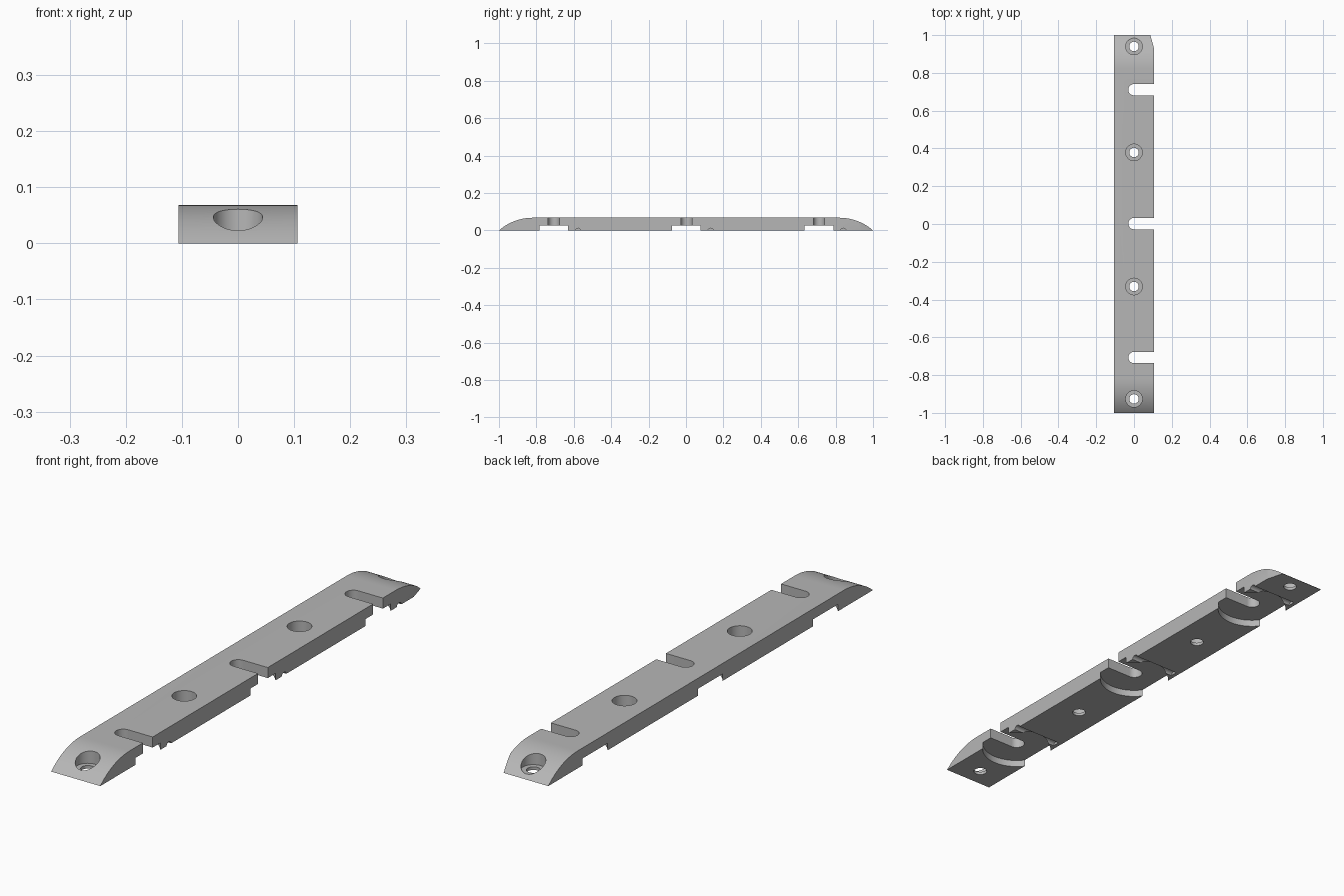
import bpy, bmesh
from math import sin, cos, pi, asin
from mathutils import Vector

cube = bpy.data.objects.get("Cube")
if cube:
    bpy.data.objects.remove(cube, do_unlink=True)

HALF_W, HEIGHT, NOSE_R = 0.106, 0.068, 0.272


def material(name, rgb):
    mat = bpy.data.materials.new(name)
    mat.use_nodes = True
    mat.diffuse_color = (*rgb, 1)
    mat.node_tree.nodes["Principled BSDF"].inputs["Base Color"].default_value = (*rgb, 1)
    return mat


def prism(name, points, depth):
    """Closed solid made by sweeping a polygon along a vector."""
    bm = bmesh.new()
    face = bm.faces.new([bm.verts.new(p) for p in points])
    swept = bmesh.ops.extrude_face_region(bm, geom=[face])["geom"]
    bmesh.ops.translate(bm, vec=Vector(depth),
                        verts=[v for v in swept if isinstance(v, bmesh.types.BMVert)])
    bmesh.ops.recalc_face_normals(bm, faces=bm.faces)
    mesh = bpy.data.meshes.new(name)
    bm.to_mesh(mesh)
    bm.free()
    obj = bpy.data.objects.new(name, mesh)
    bpy.context.collection.objects.link(obj)
    return obj


def disc(y, radius, z0, z1, steps=48):
    ring = [(radius * cos(2 * pi * i / steps), y + radius * sin(2 * pi * i / steps), z0)
            for i in range(steps)]
    return prism("round_cutter", ring, (0, 0, z1 - z0))


# Bar with rounded noses, from its side profile
sweep = asin(0.18 / NOSE_R)
nose = [(0.82 + NOSE_R * sin(sweep * i / 16), HEIGHT - NOSE_R * (1 - cos(sweep * i / 16)))
        for i in range(17)]
nose[-1] = (1, 0)
side = nose + [(-y, z) for y, z in reversed(nose)]
bar = prism("mounting_bar", [(-HALF_W, y, z) for y, z in side], (2 * HALF_W, 0, 0))
bar.data.materials.append(material("grey", (0.47, 0.47, 0.47)))


def cut(cutter):
    cutter.hide_render = True
    mod = bar.modifiers.new("cut", "BOOLEAN")
    mod.operation, mod.solver, mod.object = "DIFFERENCE", "EXACT", cutter
    bpy.ops.object.modifier_apply(modifier=mod.name)
    bpy.data.objects.remove(cutter, do_unlink=True)


bpy.ops.object.select_all(action="DESELECT")
bar.select_set(True)
bpy.context.view_layer.objects.active = bar

for y in (-0.707, 0.002, 0.711):
    # Round recess underneath
    cut(disc(y, 0.131, -0.02, 0.027, 96))
    # Slot open to the left side
    arc = [(-0.03 * sin(pi * i / 24), y + 0.03 * cos(pi * i / 24), -0.05) for i in range(25)]
    cut(prism("slot_cutter", arc + [(0.2, y - 0.03, -0.05), (0.2, y + 0.03, -0.05)], (0, 0, 0.2)))
    # Thin blind groove beside the recess
    ring = [(-0.09, y + 0.13 + 0.015 * cos(pi * i / 12), 0.015 * sin(pi * i / 12) - 0.003)
            for i in range(24)]
    cut(prism("groove_cutter", ring, (0.3, 0, 0)))

# Counterbored screw holes
for y in (-0.926, -0.331, 0.379, 0.94):
    cut(disc(y, 0.044, 0.012, 0.15))
    cut(disc(y, 0.025, -0.05, 0.1))

# Clipped corner at the back left
cut(prism("corner_cutter", [(0.085, 1.005, -0.05), (0.109, 0.92, -0.05), (0.2, 0.92, -0.05),
                            (0.2, 1.1, -0.05), (0.085, 1.1, -0.05)], (0, 0, 0.2)))

bpy.ops.object.shade_smooth_by_angle(angle=pi / 6)
